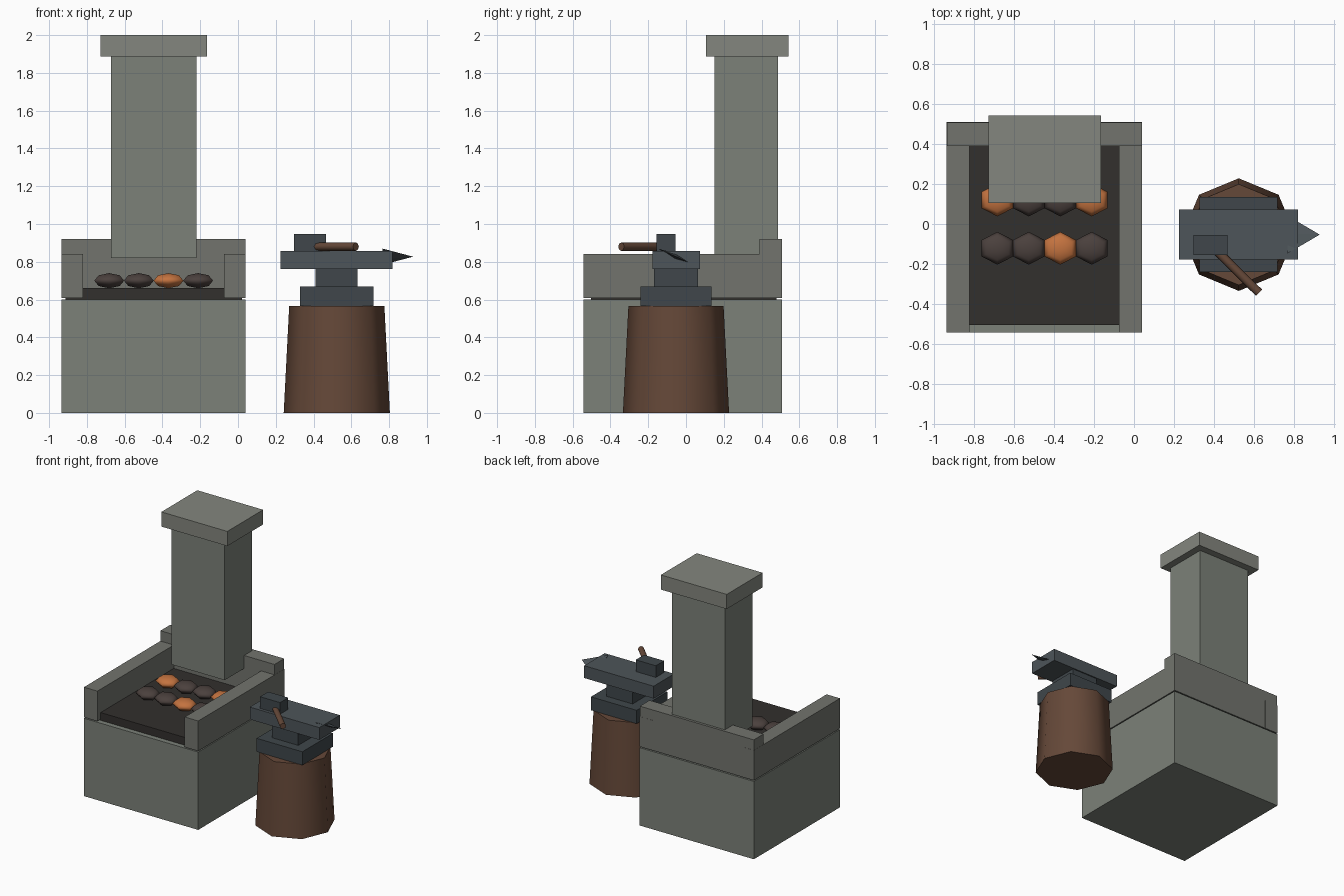
import bpy, math
from mathutils import Vector

if "Cube" in bpy.data.objects:
    bpy.data.objects.remove(bpy.data.objects["Cube"])


def mat(name, r, g, b):
    m = bpy.data.materials.new(name)
    m.diffuse_color = (r, g, b, 1)
    m.use_nodes = True
    m.node_tree.nodes["Principled BSDF"].inputs["Base Color"].default_value = m.diffuse_color
    return m


STONE = mat("stone", 0.20, 0.22, 0.19)
TRIM = mat("stone_trim", 0.17, 0.175, 0.155)
CAP = mat("stone_cap", 0.23, 0.24, 0.21)
ASH = mat("ash", 0.032, 0.029, 0.026)
COAL = mat("coal", 0.07, 0.052, 0.047)
EMBER = mat("ember", 0.55, 0.17, 0.05)
IRON = mat("iron", 0.075, 0.09, 0.10)
DARK_IRON = mat("dark_iron", 0.05, 0.062, 0.07)
WOOD = mat("wood", 0.13, 0.065, 0.04)


def finish(name, material, smooth=None):
    ob = bpy.context.object
    ob.name = name
    ob.data.materials.append(material)
    if smooth:
        bpy.ops.object.shade_smooth_by_angle(angle=math.radians(smooth))
    return ob


def box(name, x, y, z, material):
    lo, hi = Vector((x[0], y[0], z[0])), Vector((x[1], y[1], z[1]))
    bpy.ops.mesh.primitive_cube_add(size=1, location=(lo + hi) / 2)
    ob = finish(name, material)
    ob.scale = hi - lo
    return ob


# Forge: base block, ash bed, side and back walls
box("forge_base", (-0.935, 0.04), (-0.542, 0.508), (0, 0.60), STONE)
box("ash_bed", (-0.913, 0.02), (-0.503, 0.478), (0.60, 0.66), ASH)
for side, x in (("left", -0.935), ("right", -0.075)):
    box(side + "_wall", (x, x + 0.115), (-0.542, 0.508), (0.608, 0.84), TRIM)
box("back_wall", (-0.934, 0.039), (0.389, 0.507), (0.608, 0.92), TRIM)

# Chimney
box("chimney", (-0.673, -0.22), (0.152, 0.487), (0.82, 1.887), STONE)
box("chimney_cap", (-0.727, -0.165), (0.105, 0.542), (1.887, 2.0), CAP)

# Coals: two rows of flattened six-sided lumps, some glowing
glowing = {(0, 2), (1, 0), (1, 3)}
for row, y in enumerate((-0.121, 0.12)):
    for col in range(4):
        bpy.ops.mesh.primitive_uv_sphere_add(
            segments=6, ring_count=4, radius=1,
            location=(-0.682 + 0.157 * col, y, 0.70))
        hot = (row, col) in glowing
        ob = finish("ember" if hot else "coal", EMBER if hot else COAL, 80)
        ob.scale = (0.091, 0.082, 0.04)

# Stump
bpy.ops.mesh.primitive_cone_add(vertices=8, radius1=0.281, radius2=0.252,
                                depth=0.565, location=(0.523, -0.053, 0.2825))
finish("stump", WOOD, 50)

# Anvil
box("anvil_foot", (0.327, 0.717), (-0.240, 0.134), (0.565, 0.668), DARK_IRON)
box("anvil_waist", (0.411, 0.633), (-0.170, 0.064), (0.668, 0.78), DARK_IRON)
box("anvil_body", (0.225, 0.818), (-0.178, 0.073), (0.763, 0.858), IRON)

# Horn: thin four-sided spike, tilted about its axis
tip, root = Vector((0.927, -0.053, 0.827)), Vector((0.765, -0.053, 0.827))
tilt = math.atan2(-0.06, 0.133)
wide = Vector((0, math.cos(tilt), math.sin(tilt))) * 0.104
thin = Vector((0, -math.sin(tilt), math.cos(tilt))) * 0.016
me = bpy.data.meshes.new("anvil_horn")
me.from_pydata([root + wide, root + thin, root - wide, root - thin, tip], [],
               [(3, 2, 1, 0)] + [(i, (i + 1) % 4, 4) for i in range(4)])
me.materials.append(IRON)
bpy.context.collection.objects.link(bpy.data.objects.new("anvil_horn", me))

# Hammer lying on the anvil
box("hammer_head", (0.296, 0.467), (-0.155, -0.055), (0.858, 0.948), DARK_IRON)
a, b = Vector((0.40, -0.122, 0.88)), Vector((0.624, -0.343, 0.88))
bpy.ops.mesh.primitive_cylinder_add(vertices=8, radius=0.022,
                                    depth=(b - a).length, location=(a + b) / 2)
handle = finish("hammer_handle", WOOD, 50)
handle.rotation_euler = (b - a).to_track_quat('Z', 'Y').to_euler()
